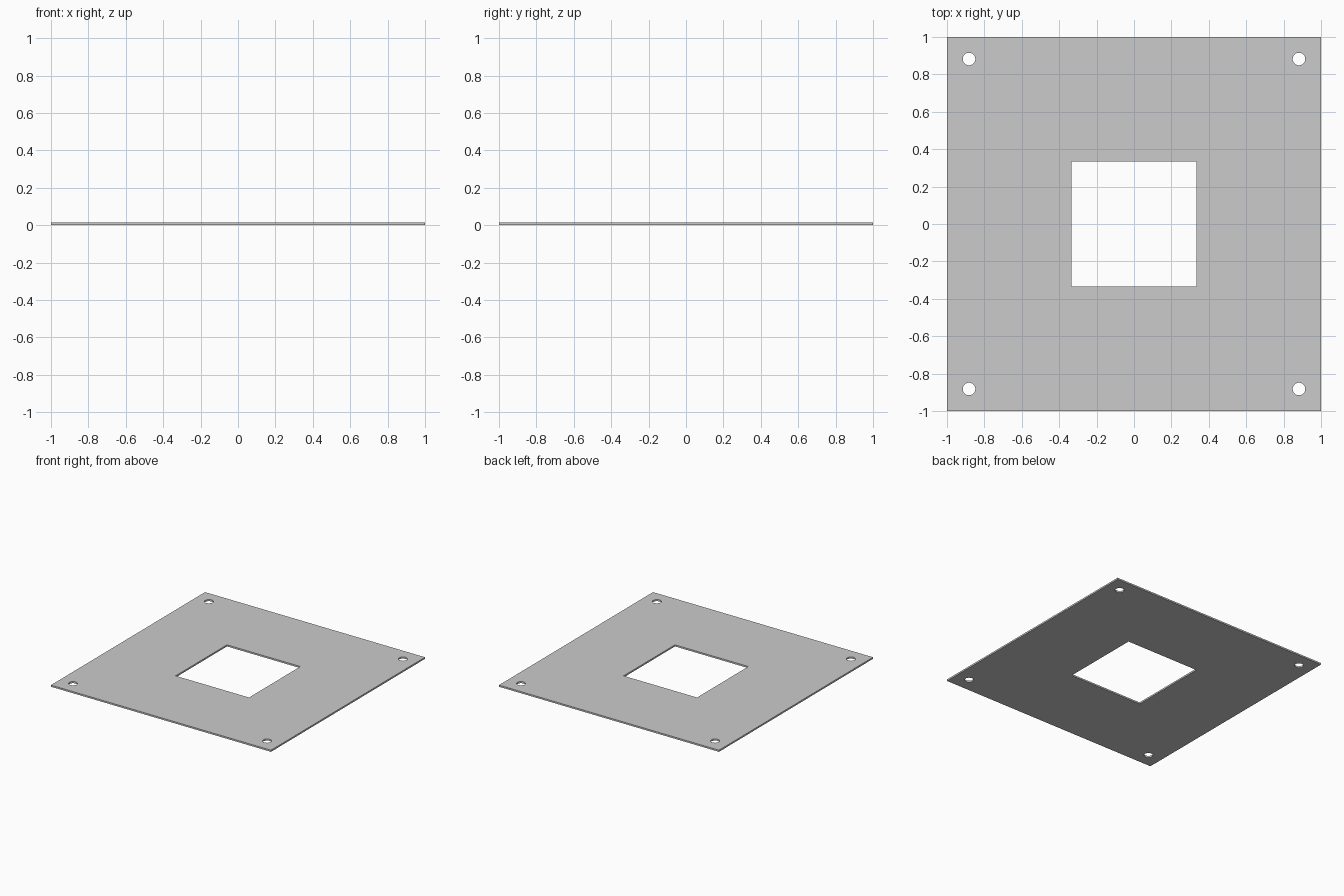
import bpy
from math import radians

if "Cube" in bpy.data.objects:
    bpy.data.objects.remove(bpy.data.objects["Cube"])

THICK = 0.0135    # plate thickness
OPENING = 0.667   # side of the central square opening
HOLE_R = 0.0335   # corner hole radius
HOLE_POS = 0.882  # corner hole offset from centre


def box(name, side, height, z):
    bpy.ops.mesh.primitive_cube_add(size=1, location=(0, 0, z))
    ob = bpy.context.object
    ob.name = name
    ob.scale = (side, side, height)
    bpy.ops.object.transform_apply(location=True, rotation=False, scale=True)
    return ob


# Square plate standing on z = 0
plate = box("mounting_plate", 2, THICK, THICK / 2)

# Cutters: central opening and four corner holes
cutters = [box("opening_cutter", OPENING, 0.2, 0)]
for sx in (-1, 1):
    for sy in (-1, 1):
        bpy.ops.mesh.primitive_cylinder_add(
            vertices=48, radius=HOLE_R, depth=0.2,
            location=(sx * HOLE_POS, sy * HOLE_POS, 0))
        cutters.append(bpy.context.object)
        cutters[-1].name = "corner_hole_cutter"

# Cut the plate, then discard the cutters
bpy.ops.object.select_all(action='DESELECT')
plate.select_set(True)
bpy.context.view_layer.objects.active = plate
for cutter in cutters:
    cutter.hide_render = True
    mod = plate.modifiers.new("cut", 'BOOLEAN')
    mod.operation = 'DIFFERENCE'
    mod.solver = 'EXACT'
    mod.object = cutter
    bpy.ops.object.modifier_apply(modifier=mod.name)
    bpy.data.objects.remove(cutter)

# Smooth hole walls, crisp edges
bpy.ops.object.shade_smooth_by_angle(angle=radians(30))
